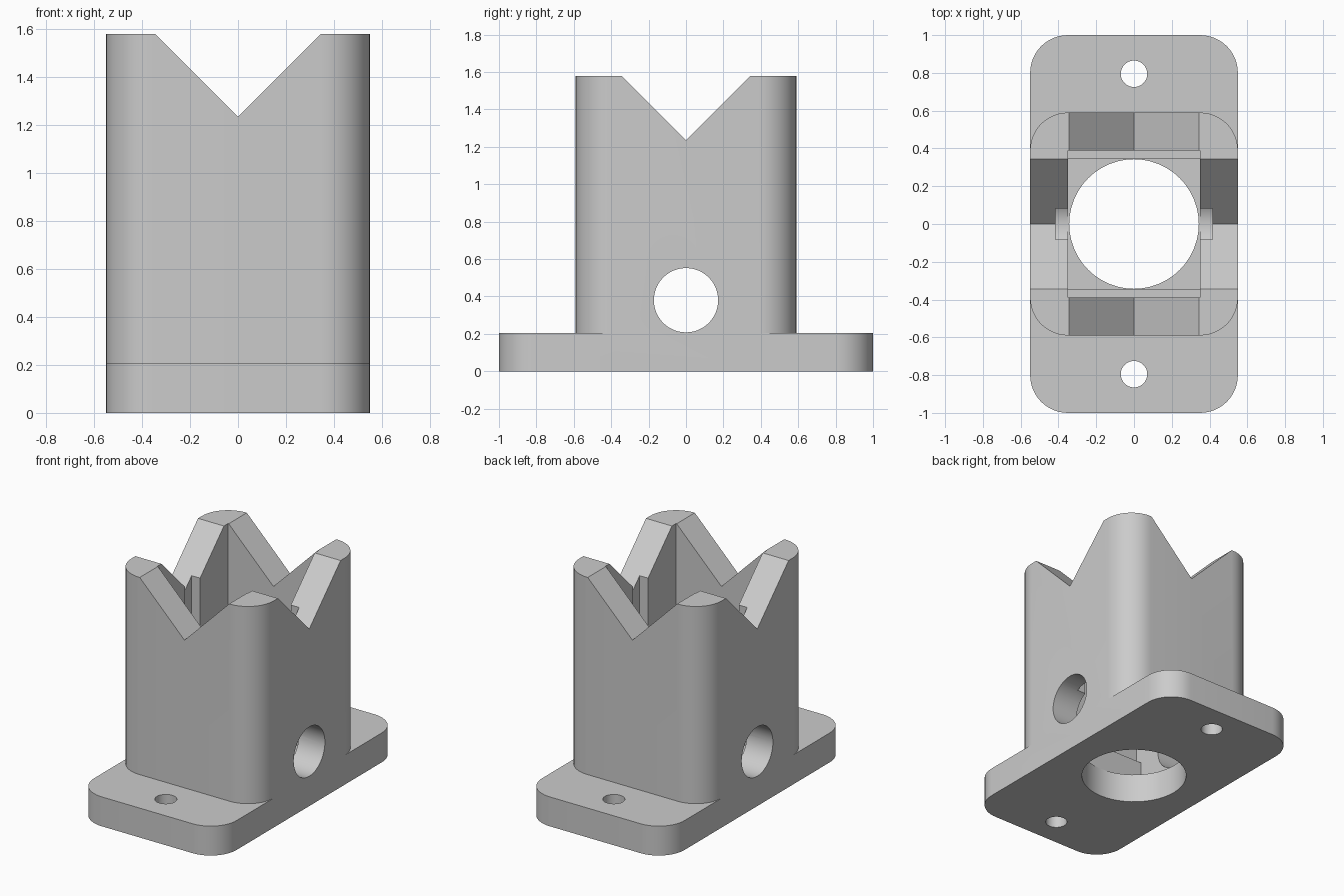
import bpy
from math import sin, cos, pi, radians
from mathutils import Matrix, Vector
import bmesh

cube = bpy.data.objects.get("Cube")
if cube:
    bpy.data.objects.remove(cube, do_unlink=True)

grey = bpy.data.materials.new("plain grey")
grey.use_nodes = True
colour = (0.6, 0.6, 0.6, 1)
grey.diffuse_color = colour
grey.node_tree.nodes["Principled BSDF"].inputs["Base Color"].default_value = colour


def prism(name, outline, low, high, turn=Matrix()):
    """Extrude a flat outline along z, then rotate it into place."""
    bm = bmesh.new()
    face = bm.faces.new([bm.verts.new((x, y, low)) for x, y in outline])
    top = bmesh.ops.extrude_face_region(bm, geom=[face])["geom"]
    verts = [v for v in top if isinstance(v, bmesh.types.BMVert)]
    bmesh.ops.translate(bm, verts=verts, vec=Vector((0, 0, high - low)))
    bmesh.ops.recalc_face_normals(bm, faces=bm.faces)
    bm.transform(turn)
    mesh = bpy.data.meshes.new(name)
    bm.to_mesh(mesh)
    bm.free()
    mesh.materials.append(grey)
    obj = bpy.data.objects.new(name, mesh)
    bpy.context.collection.objects.link(obj)
    return obj


def rectangle(w, d):
    return [(-w, -d), (w, -d), (w, d), (-w, d)]


def rounded_rectangle(w, d, r, steps=12):
    points = []
    for corner, (sx, sy) in enumerate([(1, 1), (-1, 1), (-1, -1), (1, -1)]):
        for i in range(steps + 1):
            a = pi / 2 * (corner + i / steps)
            points.append((sx * (w - r) + r * cos(a), sy * (d - r) + r * sin(a)))
    return points


def circle(r, x=0, y=0, steps=48):
    return [(x + r * cos(2 * pi * i / steps), y + r * sin(2 * pi * i / steps))
            for i in range(steps)]


def combine(target, tool, operation):
    mod = target.modifiers.new(tool.name, "BOOLEAN")
    mod.operation = operation
    mod.solver = "EXACT"
    mod.object = tool
    bpy.context.view_layer.objects.active = target
    bpy.ops.object.modifier_apply(modifier=mod.name)
    bpy.data.objects.remove(tool, do_unlink=True)


# Flanged base plate and tower, joined into one body
FLOOR, LEDGE, TOP, VALLEY = 0.205, 0.38, 1.58, 1.235
body = prism("notched_socket", rounded_rectangle(0.55, 1.0, 0.2), 0, FLOOR)
tower = prism("tower", rounded_rectangle(0.55, 0.59, 0.2), 0, TOP)
combine(body, tower, "UNION")

upright = Matrix.Rotation(radians(90), 4, "X")
sideways = Matrix.Rotation(radians(90), 4, "Z") @ upright
notch = [(0, VALLEY), (0.5, VALLEY + 0.5), (-0.5, VALLEY + 0.5)]

cutters = [
    # Socket with a ledge low on its front and back walls
    prism("socket_lower", rectangle(0.35, 0.345), FLOOR, LEDGE + 0.1),
    prism("socket_upper", rectangle(0.35, 0.39), LEDGE, 2),
    # Slots in the side walls
    prism("side_slots", rectangle(0.415, 0.082), LEDGE, 2),
    # Round holes
    prism("base_hole", circle(0.343), -0.1, 0.3),
    prism("cross_hole", circle(0.172, 0, LEDGE), -1, 1, sideways),
    prism("front_screw_hole", circle(0.07, 0, -0.795), -0.1, 0.3),
    prism("back_screw_hole", circle(0.07, 0, 0.795), -0.1, 0.3),
    # Crossed V notches in the rim
    prism("front_back_notch", notch, -1, 1, upright),
    prism("side_notch", notch, -1, 1, sideways),
]
for cutter in cutters:
    combine(body, cutter, "DIFFERENCE")

bpy.ops.object.select_all(action="DESELECT")
body.select_set(True)
bpy.context.view_layer.objects.active = body
bpy.ops.object.shade_smooth_by_angle(angle=radians(30))
